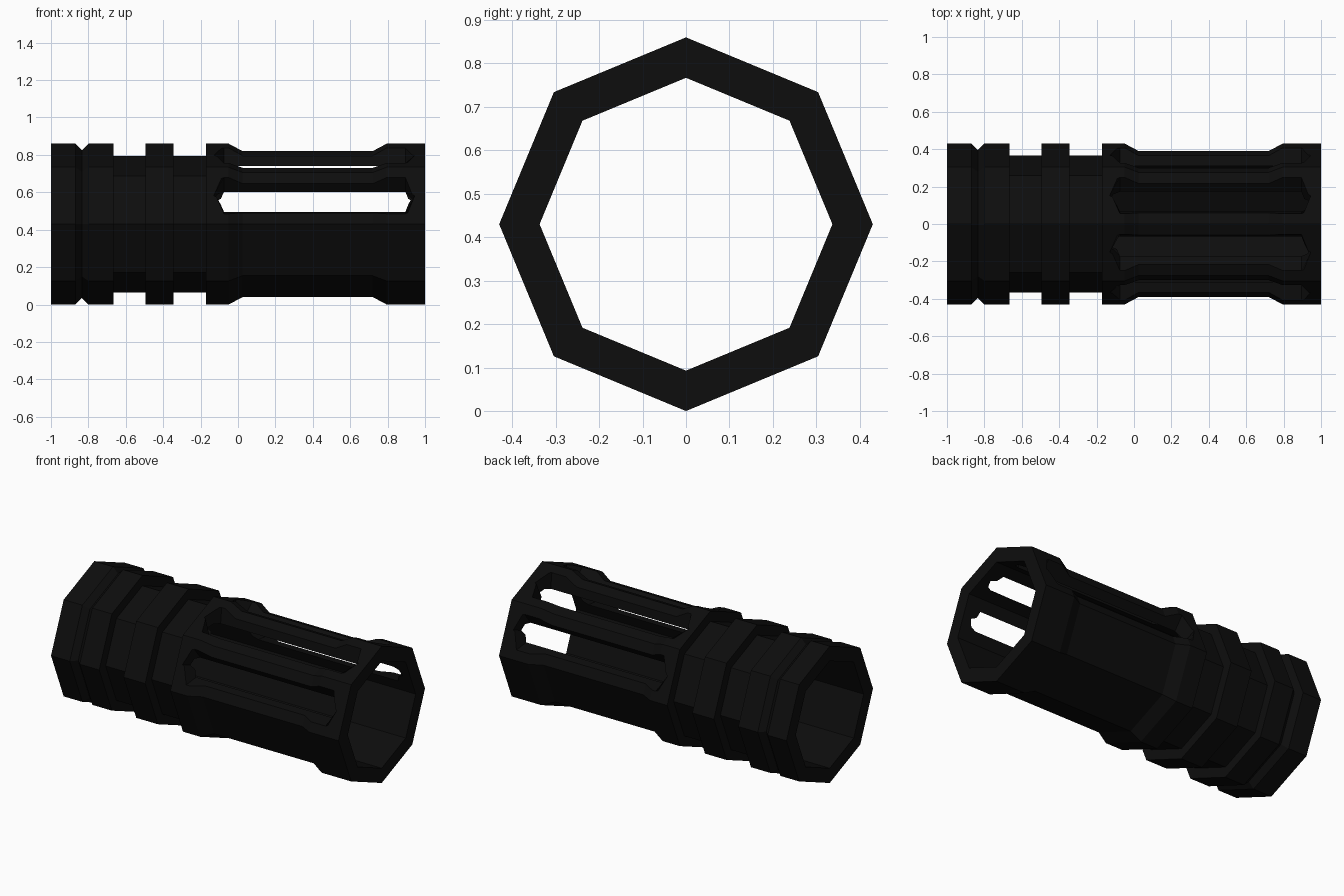
import bpy, bmesh, math
from mathutils import Vector

if "Cube" in bpy.data.objects:
    bpy.data.objects.remove(bpy.data.objects["Cube"])

SIDES = 8
AXIS_Z = 0.43

black = bpy.data.materials.new("matte black")
black.diffuse_color = (0.004, 0.004, 0.004, 1)
black.use_nodes = True
black.node_tree.nodes["Principled BSDF"].inputs["Base Color"].default_value = black.diffuse_color


def make_object(name, bm):
    bmesh.ops.recalc_face_normals(bm, faces=bm.faces)
    mesh = bpy.data.meshes.new(name)
    bm.to_mesh(mesh)
    bm.free()
    mesh.materials.append(black)
    obj = bpy.data.objects.new(name, mesh)
    bpy.context.collection.objects.link(obj)
    return obj


# Closed (x, radius) profile: grooved collar, recessed cage, then straight bore
R, GROOVE, WAIST, BORE = 0.43, 0.365, 0.39, 0.337
profile = [(-1, R), (-0.87, R), (-0.835, 0.395), (-0.80, R), (-0.665, R),
           (-0.665, GROOVE), (-0.495, GROOVE), (-0.495, R), (-0.345, R),
           (-0.345, GROOVE), (-0.17, GROOVE), (-0.17, R), (-0.05, R),
           (0.025, WAIST), (0.72, WAIST), (0.795, R), (1, R),
           (1, BORE), (-1, BORE)]

# Octagonal tube swept around the x axis
bm = bmesh.new()
rings = []
for x, r in profile:
    ring = []
    for i in range(SIDES):
        a = math.tau * i / SIDES
        ring.append(bm.verts.new((x, r * math.cos(a), AXIS_Z + r * math.sin(a))))
    rings.append(ring)
for k, ring in enumerate(rings):
    following = rings[(k + 1) % len(rings)]
    for i in range(SIDES):
        j = (i + 1) % SIDES
        bm.faces.new((ring[i], ring[j], following[j], following[i]))
tube = make_object("slotted_tube", bm)

# Four flared slots with pointed ends, one through each upper face
bm = bmesh.new()
for angle in (22.5, 67.5, 112.5, 157.5):
    a = math.radians(angle)
    normal = Vector((0, math.cos(a), math.sin(a)))
    side = Vector((0, -math.sin(a), math.cos(a)))
    loops = []
    for depth, half in ((0.25, 0.024), (0.45, 0.134)):
        outline = [(-0.13, 0), (-0.075, -half), (0.895, -half),
                   (0.945, 0), (0.895, half), (-0.075, half)]
        loops.append([bm.verts.new(Vector((x, 0, AXIS_Z)) + normal * depth + side * s)
                      for x, s in outline])
    low, high = loops
    bm.faces.new(low)
    bm.faces.new(high)
    for i in range(6):
        j = (i + 1) % 6
        bm.faces.new((low[i], low[j], high[j], high[i]))
cutter = make_object("slot_cutter", bm)
cutter.hide_render = True
cutter.hide_viewport = True

cut = tube.modifiers.new("slots", 'BOOLEAN')
cut.operation = 'DIFFERENCE'
cut.solver = 'EXACT'
cut.use_self = True
cut.object = cutter

# Bake the cut and drop the helper
bpy.context.view_layer.update()
depsgraph = bpy.context.evaluated_depsgraph_get()
baked = bpy.data.meshes.new_from_object(tube.evaluated_get(depsgraph))
tube.modifiers.clear()
tube.data = baked
bpy.data.objects.remove(cutter)
